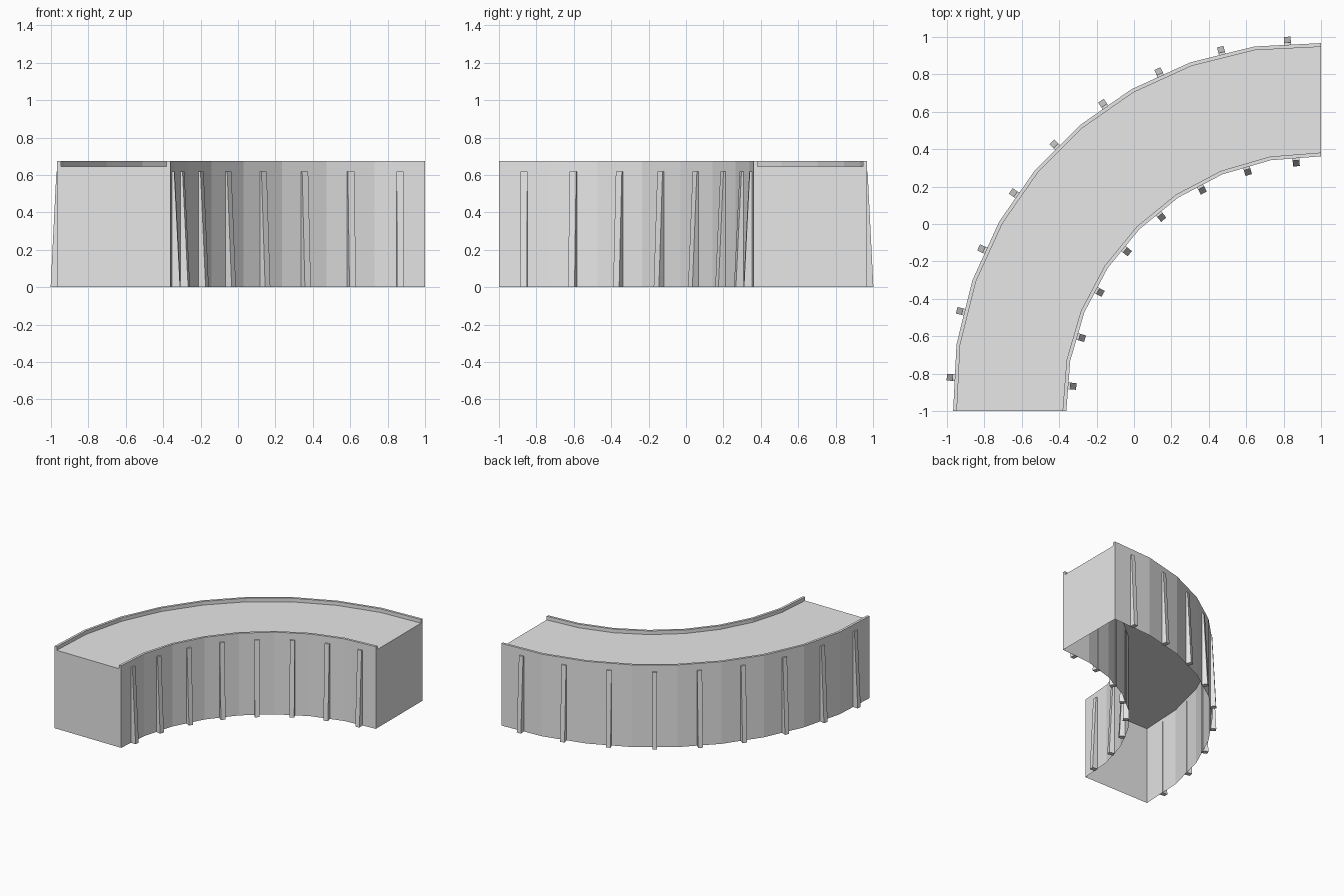
import bpy
from math import sin, cos, radians
from mathutils import Vector

cube = bpy.data.objects.get("Cube")
if cube:
    bpy.data.objects.remove(cube, do_unlink=True)

grey = bpy.data.materials.new("light_grey")
grey.use_nodes = True
grey.diffuse_color = (0.8, 0.8, 0.8, 1)
grey.node_tree.nodes["Principled BSDF"].inputs["Base Color"].default_value = (0.8, 0.8, 0.8, 1)

TOP, DECK, RIM = 0.675, 0.645, 0.02
RIB_TOP, RIB_HALF = 0.62, 0.018


def make(name, verts, faces):
    mesh = bpy.data.meshes.new(name)
    mesh.from_pydata(verts, [], faces)
    mesh.materials.append(grey)
    obj = bpy.data.objects.new(name, mesh)
    bpy.context.collection.objects.link(obj)
    return obj


def bend(count, radius, bulge, ease):
    """Quarter bend round the corner (1, -1), slightly fuller in the middle."""
    points = []
    for k in range(count + 1):
        a = radians(90 * k / count)
        a += radians(ease) * sin(4 * a)
        r = radius + bulge * max(0, sin(2 * a)) ** 0.8
        points.append(Vector((1 - r * cos(a), r * sin(a) - 1, 0)))
    return points


def wall_columns(path, rim):
    """Wall profile at each path point: outside, rim top, rim inside."""
    columns = []
    for p in path:
        d = p - Vector((1, -1, 0))
        q = p + d.normalized() * rim
        columns.append([(p.x, p.y, 0), (p.x, p.y, TOP), (q.x, q.y, TOP), (q.x, q.y, DECK)])
    return columns


def wall(name, columns):
    verts = [v for col in columns for v in col]
    faces = [(4 * k + i, 4 * k + i + 1, 4 * k + i + 5, 4 * k + i + 4)
             for k in range(len(columns) - 1) for i in range(3)]
    make(name, verts, faces)


def ribs(name, path):
    """One sloping rib in the middle of each wall panel."""
    for k, (a, b) in enumerate(zip(path, path[1:])):
        along = (b - a).normalized()
        out = Vector((-along.y, along.x, 0))
        mid = (a + b) / 2
        verts = []
        for z, depth in ((0, 0.043), (RIB_TOP, 0.012)):
            for s, d in ((-1, -0.004), (1, -0.004), (1, depth), (-1, depth)):
                verts.append(mid + along * RIB_HALF * s + out * d + Vector((0, 0, z)))
        sides = [(i, (i + 1) % 4, (i + 1) % 4 + 4, i + 4) for i in range(4)]
        make(f"{name}_{k + 1}", verts, [(3, 2, 1, 0), (4, 5, 6, 7)] + sides)


# Curved walls with their raised rims
outer = bend(9, 1.967, 0.033, 0.6)
inner = bend(8, 1.362, 0.012, 0.15)[::-1]
outer_cols = wall_columns(outer, -RIM)
inner_cols = wall_columns(inner, RIM)
wall("outer_wall", outer_cols)
wall("inner_wall", inner_cols)

# Flat deck between the walls
outline = [(p.x, p.y, DECK) for p in outer + inner][::-1]
make("deck", outline, [range(len(outline))])

# Flat end panels, notched above the deck
front = (outer_cols[0] + inner_cols[-1][::-1])[::-1]
side = outer_cols[-1] + inner_cols[0][::-1]
make("front_end_panel", front, [range(len(front))])
make("side_end_panel", side, [range(len(side))])

# Sloping ribs on both walls
ribs("outer_rib", outer)
ribs("inner_rib", inner)
